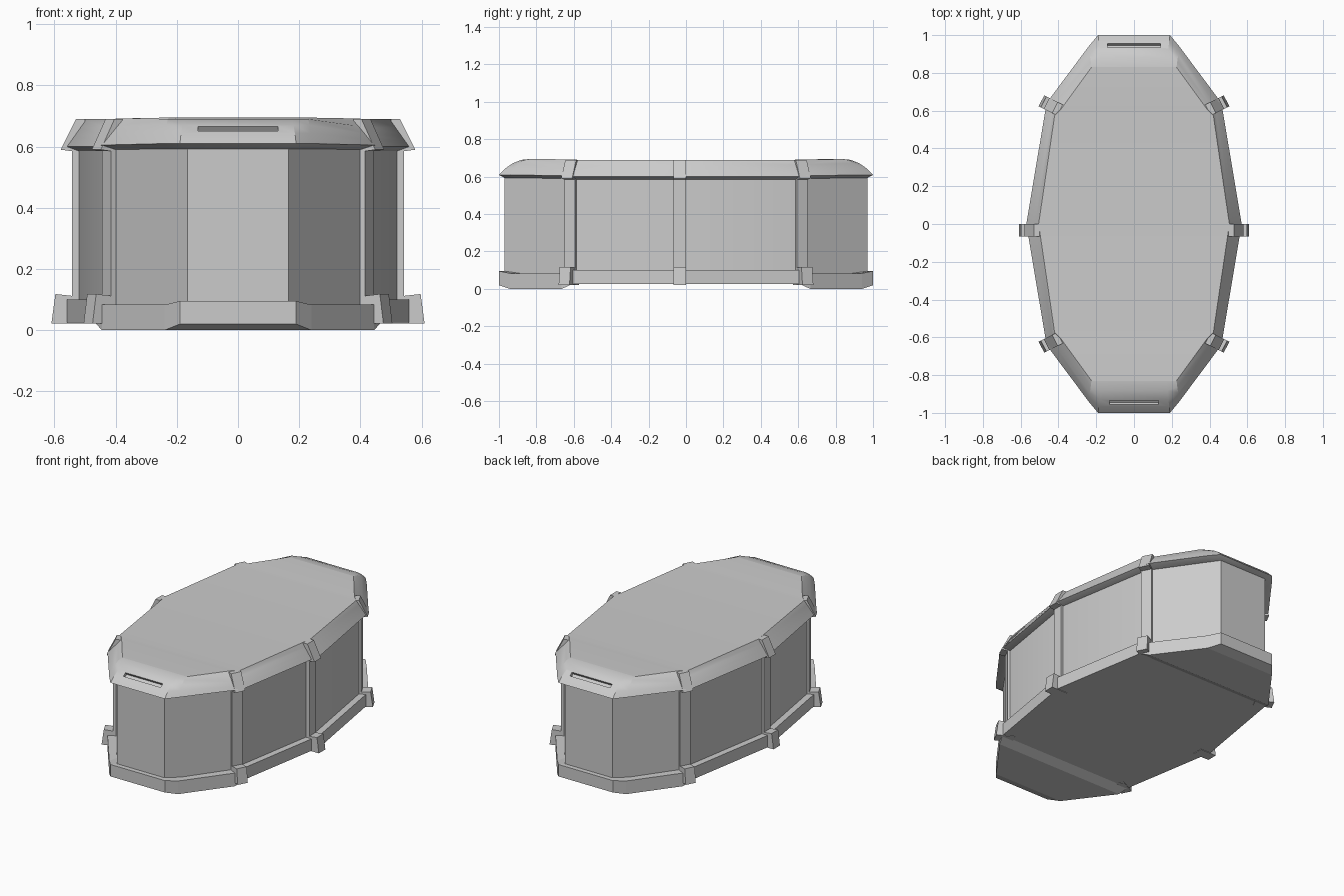
import bpy, bmesh, math
from mathutils import Vector, Matrix

if "Cube" in bpy.data.objects:
    bpy.data.objects.remove(bpy.data.objects["Cube"])


def make_object(name, bm, smooth=None):
    bmesh.ops.recalc_face_normals(bm, faces=bm.faces)
    me = bpy.data.meshes.new(name)
    bm.to_mesh(me)
    bm.free()
    ob = bpy.data.objects.new(name, me)
    bpy.context.collection.objects.link(ob)
    if smooth:
        bpy.ops.object.select_all(action='DESELECT')
        ob.select_set(True)
        bpy.context.view_layer.objects.active = ob
        bpy.ops.object.shade_smooth_by_angle(angle=math.radians(smooth))
    return ob


def loft(name, quarter_rings, smooth=None):
    """Skin rings given as one quarter outline (end -> side), mirrored in x and y."""
    bm = bmesh.new()
    rings, caps = [], []
    for q in quarter_rings:
        right = q + [(x, -y, z) for x, y, z in reversed(q[:-1])]
        r = [bm.verts.new(p) for p in right]
        l = [bm.verts.new((-x, y, z)) for x, y, z in right]
        rings.append(r + l[::-1])
        caps.append((r, l))
    for a, b in zip(rings, rings[1:]):
        n = len(a)
        for i in range(n):
            j = (i + 1) % n
            bm.faces.new((a[i], a[j], b[j], b[i]))
    for r, l in (caps[0], caps[-1]):
        for i in range(len(r) - 1):
            bm.faces.new((r[i], r[i + 1], l[i + 1], l[i]))
    return make_object(name, bm, smooth)


def lift(outline, zs):
    return [(x, y, z) for (x, y), z in zip(outline, zs)]


# Quarter outlines
rim = [(0.19, 1.0), (0.24, 0.94), (0.445, 0.665), (0.468, 0.61), (0.57, 0)]
wall = [(0.165, 0.97), (0.225, 0.886), (0.405, 0.635), (0.43, 0.60), (0.53, 0)]
crown = [(0.17, 0.83), (0.225, 0.83), (0.385, 0.61), (0.42, 0.575), (0.505, 0)]

# Base tray with lowered ends
base_top = [0.095, 0.083, 0.083, 0.10, 0.10]
loft("base", [lift(rim, [0.02, 0, 0, 0.025, 0.025]),
              lift(rim, base_top), lift(wall, base_top)])

# Upright body
loft("body", [lift(wall, [0.05] * 5), lift(wall, [0.62] * 5)], 20)

# Lid: straight bevel on the sides, rounded at the ends
low = [0.61, 0.61, 0.605, 0.60, 0.60]
high = [0.695, 0.695, 0.692, 0.69, 0.69]
round_end = [(0, 0), (0.2, 0.4), (0.42, 0.71), (0.7, 0.94), (1, 1)]
rings = [lift(wall, [0.593, 0.593, 0.59, 0.585, 0.585]) ]
for s, h in round_end:
    ring = []
    for i in range(5):
        a, b = Vector(rim[i]), Vector(crown[i])
        p = a.lerp(b, s)
        t = h if i < 2 else s
        ring.append((p.x, p.y, low[i] + (high[i] - low[i]) * t))
    rings.append(ring)
lid = loft("lid", rings, 25)

# Slots recessed into both lid ends
for sy, half in ((-1, 0.13), (1, 0.14)):
    bm = bmesh.new()
    bmesh.ops.create_cube(bm, size=1, matrix=(
        Matrix.Translation((0, sy * 0.944, 0.655))
        @ Matrix.Rotation(-sy * math.radians(36), 4, 'X')
        @ Matrix.Diagonal((2 * half, 0.026, 0.03, 1))))
    cutter = make_object("slot_cutter", bm)
    cutter.hide_render = True
    cutter.hide_viewport = False
    mod = lid.modifiers.new("slot", 'BOOLEAN')
    mod.object = cutter
    mod.solver = 'EXACT'
    bpy.context.view_layer.objects.active = lid
    bpy.ops.object.modifier_apply(modifier=mod.name)
    bpy.data.objects.remove(cutter)

# Clamping straps: (outward, height) profile extruded sideways
profile = [(0.50, 0.022), (0.61, 0.022), (0.597, 0.118), (0.543, 0.112),
           (0.543, 0.585), (0.58, 0.59), (0.53, 0.69), (0.50, 0.69)]


def strap(name, anchor, normal, width=0.065):
    """Place the profile so that its foot (0.61) sits at the anchor point."""
    n = Vector(normal).normalized()
    t = Vector((-n.y, n.x))
    bm = bmesh.new()
    sides = []
    for s in (-0.5, 0.5):
        row = []
        for r, z in profile:
            p = Vector(anchor) + n * (r - 0.61) + t * s * width
            row.append(bm.verts.new((p.x, p.y, z)))
        sides.append(row)
        bm.faces.new(row)
    k = len(profile)
    for i in range(k):
        j = (i + 1) % k
        bm.faces.new((sides[0][i], sides[0][j], sides[1][j], sides[1][i]))
    make_object(name, bm)


for sx, side in ((-1, "left"), (1, "right")):
    strap(f"middle_strap_{side}", (sx * 0.61, -0.033), (sx, 0))
    for sy, end in ((-1, "front"), (1, "back")):
        strap(f"{end}_strap_{side}", (sx * 0.49, sy * 0.652), (sx * 0.89, sy * 0.45))
